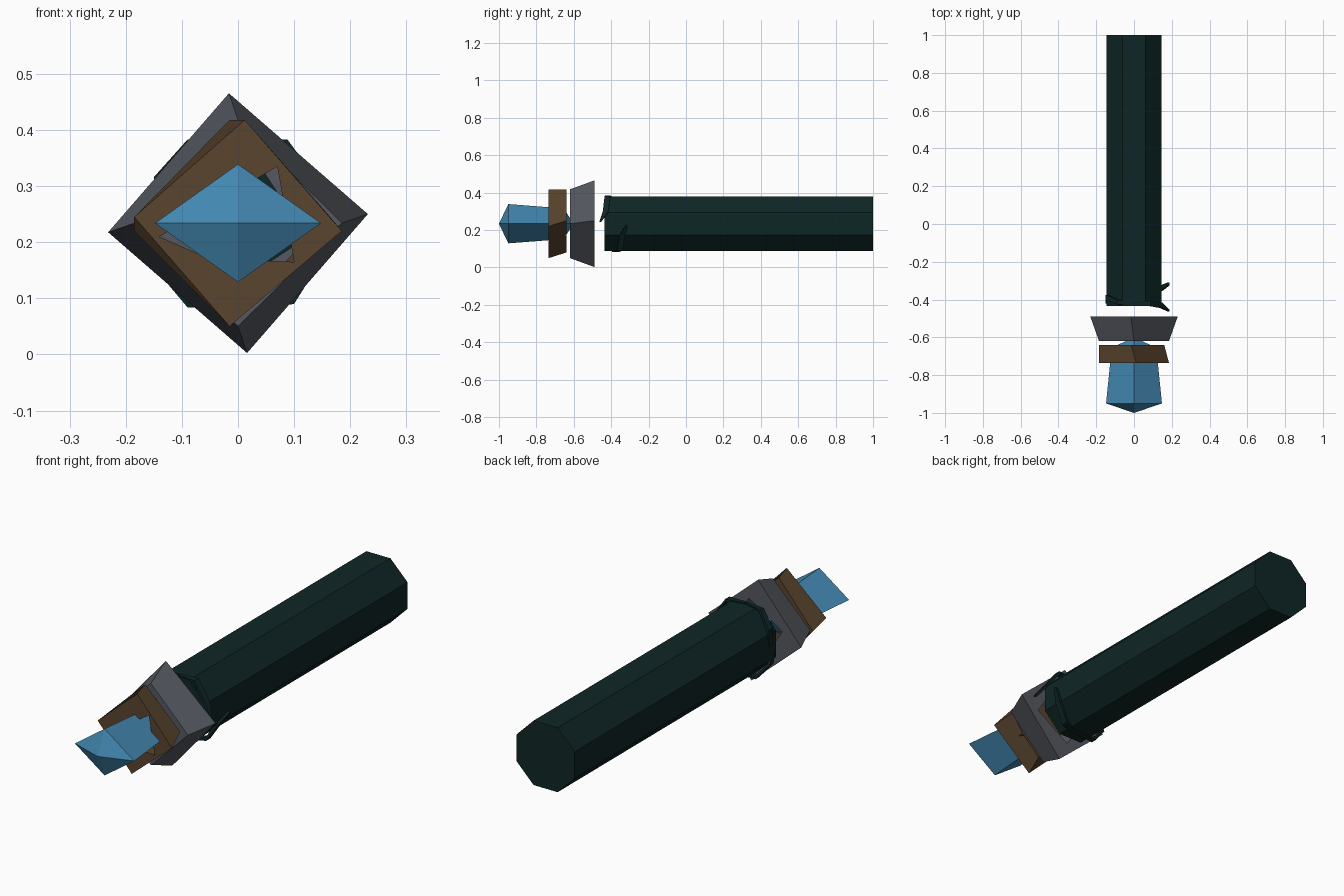
import bpy, bmesh, math

if "Cube" in bpy.data.objects:
    bpy.data.objects.remove(bpy.data.objects["Cube"])

MID = 0.234  # height of the long axis


def material(name, rgb):
    m = bpy.data.materials.new(name)
    m.use_nodes = True
    m.diffuse_color = (*rgb, 1)
    node = next(n for n in m.node_tree.nodes if n.type == 'BSDF_PRINCIPLED')
    node.inputs["Base Color"].default_value = (*rgb, 1)
    return m


blue = material("crystal blue", (0.056, 0.245, 0.44))
brown = material("wood brown", (0.1, 0.058, 0.027))
grey = material("steel grey", (0.09, 0.098, 0.115))
green = material("dark green", (0.0047, 0.019, 0.019))


def loft(name, rings, mat, closed=False):
    """Join equal rings of points; closed links last to first, otherwise ends are capped."""
    bm = bmesh.new()
    loops = [[bm.verts.new(p) for p in r] for r in rings]
    pairs = list(zip(loops, loops[1:]))
    if closed:
        pairs.append((loops[-1], loops[0]))
    for a, b in pairs:
        n = len(a)
        for i in range(n):
            j = (i + 1) % n
            bm.faces.new((a[i], a[j], b[j], b[i]))
    if not closed:
        bm.faces.new(loops[0])
        bm.faces.new(loops[-1])
    bmesh.ops.remove_doubles(bm, verts=bm.verts, dist=0.0004)
    bmesh.ops.recalc_face_normals(bm, faces=bm.faces)
    me = bpy.data.meshes.new(name)
    bm.to_mesh(me)
    bm.free()
    ob = bpy.data.objects.new(name, me)
    bpy.context.scene.collection.objects.link(ob)
    me.materials.append(mat)
    return ob


def at(y, points):
    return [(x, y, z) for x, z in points]


def polygon(y, sides, rx, rz, turn=0):
    angles = [math.radians(turn) + math.tau * i / sides for i in range(sides)]
    return [(rx * math.sin(a), y, MID + rz * math.cos(a)) for a in angles]


# Crystal: diamond section, pointed at both ends
tip = 0.0001
loft("crystal", [polygon(y, 4, rx, rz) for y, rx, rz in (
    (-1, tip, tip), (-0.95, 0.148, 0.105), (-0.655, 0.118, 0.082), (-0.6, tip, tip))], blue)

# Wooden collar: crooked diamond frame with an uneven opening
hole = [(0.07, 0.335), (0.1, 0.165), (-0.05, 0.17), (-0.14, 0.21)]
front = [(0.012, 0.418), (0.185, 0.22), (-0.015, 0.05), (-0.185, 0.245)]
back = [(-0.015, 0.418), (0.16, 0.25), (0.01, 0.08), (-0.185, 0.22)]
loft("wooden_collar", [at(-0.735, front), at(-0.64, back),
                       at(-0.64, hole), at(-0.735, hole)], brown, closed=True)

# Steel guard: flared diamond frame
loft("steel_guard", [polygon(-0.62, 4, 0.185, 0.184),
                     polygon(-0.49, 4, 0.232, 0.232, -4),
                     polygon(-0.49, 4, 0.14, 0.14, 12),
                     polygon(-0.62, 4, 0.125, 0.125, 12)], grey, closed=True)

# Handle: eight-sided bar
loft("handle", [polygon(y, 8, 0.157, 0.157, 22.5) for y in (-0.435, 1)], green)


# Torn wrapping strips around the front rim of the handle
def strip(name, path):
    rings = []
    for x, y, z, w in path:
        k = 1 - 0.012 / math.hypot(x, z - MID)
        xi, zi = x * k, MID + (z - MID) * k
        rings.append([(x, y, z), (x, y + w, z), (xi, y + w, zi), (xi, y, zi)])
    loft(name, rings, green)


strip("wrap_upper_left_side", [(-0.02, -0.43, 0.386, 0.01), (0.088, -0.435, 0.383, 0.03),
                               (0.15, -0.445, 0.3, 0.03), (0.188, -0.463, 0.245, 0.01)])
strip("wrap_lower_left_side", [(0.04, -0.38, 0.082, 0.02), (0.1, -0.37, 0.09, 0.03),
                               (0.15, -0.355, 0.17, 0.03), (0.188, -0.325, 0.225, 0.015)])
strip("wrap_upper_right_side", [(-0.15, -0.4, 0.24, 0.02), (-0.15, -0.405, 0.316, 0.03),
                                (-0.09, -0.425, 0.383, 0.025), (0, -0.43, 0.386, 0.01)])
strip("wrap_lower_right_side", [(-0.15, -0.42, 0.2, 0.02), (-0.15, -0.41, 0.155, 0.03),
                                (-0.09, -0.395, 0.084, 0.03), (0.05, -0.38, 0.084, 0.015)])
